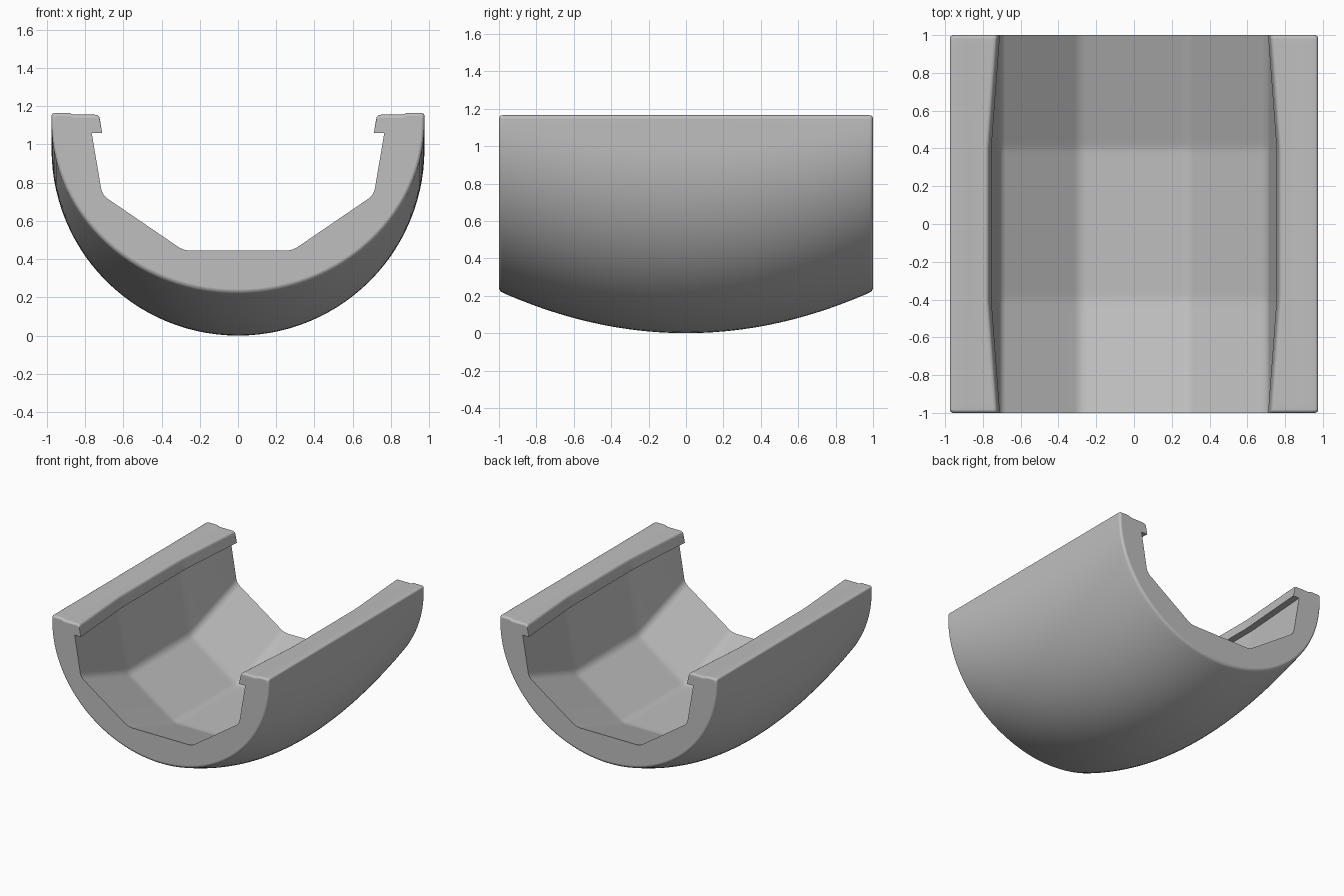
import bpy, bmesh, math
from mathutils import Vector

if "Cube" in bpy.data.objects:
    bpy.data.objects.remove(bpy.data.objects["Cube"], do_unlink=True)

ARC_STEPS = 28


def rounded(before, corner, after, radius, steps=4):
    """Points that round one corner of a profile."""
    c = Vector(corner)
    p = c + (Vector(before) - c).normalized() * radius
    q = c + (Vector(after) - c).normalized() * radius
    ts = [i / steps for i in range(steps + 1)]
    return [tuple(p * (1 - t) ** 2 + c * 2 * t * (1 - t) + q * t * t) for t in ts]


def section(y, inset):
    """Closed cross-section of the trough at depth y."""
    t = y * y
    a, top, bottom = 0.975 - inset, 1.165 - inset, 0.225 * t + inset
    centre = 0.975 + 0.145 * t
    sink = min(1, (1 - abs(y)) / 0.6)       # hollow deepens to the middle
    if abs(abs(y) - 0.4) < 0.001:
        sink = 0.99

    # Outer belly
    half = []
    for i in range(ARC_STEPS + 1):
        ang = math.pi / 2 * i / ARC_STEPS
        half.append((a * math.sin(ang), centre - (centre - bottom) * math.cos(ang)))

    # Rounded rim with a shallow step, then the overhanging lip
    half += rounded((a, centre), (a, top), (0, top), 0.02)
    lip, wall = 0.71 + 0.045 * sink, 0.765 + 0.045 * sink
    low = top - 0.01
    half += [(0.885, top), (0.86, low)]
    half += rounded((0.86, low), (lip + 0.015, low), (lip, 1.06), 0.022)
    half += [(lip, 1.06), (wall, 1.06)]

    # Faceted hollow
    drop = 0.2 * sink
    side, floor = (0.71, 0.735 - drop), (0.285, 0.445 - drop)
    half += rounded((wall, 1.06), side, floor, 0.035)
    half += rounded(side, floor, (0, floor[1]), 0.035)
    half.append((0, floor[1]))

    return half + [(-x, z) for x, z in half[-2:0:-1]]


# Depth stations: rounded ends, even steps, soft creases in the hollow
stations = [(i / 20, 0) for i in range(-19, 20)]
stations += [(s * y, 0) for s in (-1, 1) for y in (0.38, 0.42)]
for s in (-1, 1):
    for i in range(5):
        ang = math.pi / 2 * i / 4
        stations.append((s * (0.982 + 0.018 * math.sin(ang)), 0.018 * (1 - math.cos(ang))))
stations.sort()

# Loft the sections into one shell
bm = bmesh.new()
rings = [[bm.verts.new((x, y, z)) for x, z in section(y, e)] for y, e in stations]
count = len(rings[0])
for r0, r1 in zip(rings, rings[1:]):
    for i in range(count):
        j = (i + 1) % count
        bm.faces.new((r0[i], r0[j], r1[j], r1[i]))
bm.faces.new(rings[0])
bm.faces.new(rings[-1])
bmesh.ops.recalc_face_normals(bm, faces=bm.faces)
mesh = bpy.data.meshes.new("trough_shell")
bm.to_mesh(mesh)
bm.free()

shell = bpy.data.objects.new("trough_shell", mesh)
bpy.context.collection.objects.link(shell)

# Plain grey
grey = bpy.data.materials.new("plain_grey")
grey.use_nodes = True
colour = (0.52, 0.52, 0.52, 1)
grey.diffuse_color = colour
grey.node_tree.nodes["Principled BSDF"].inputs["Base Color"].default_value = colour
mesh.materials.append(grey)

# Smooth shading with sharp creases kept
bpy.ops.object.select_all(action="DESELECT")
shell.select_set(True)
bpy.context.view_layer.objects.active = shell
bpy.ops.object.shade_smooth_by_angle(angle=math.radians(35))
weighted = shell.modifiers.new("even_shading", "WEIGHTED_NORMAL")
weighted.keep_sharp = True
